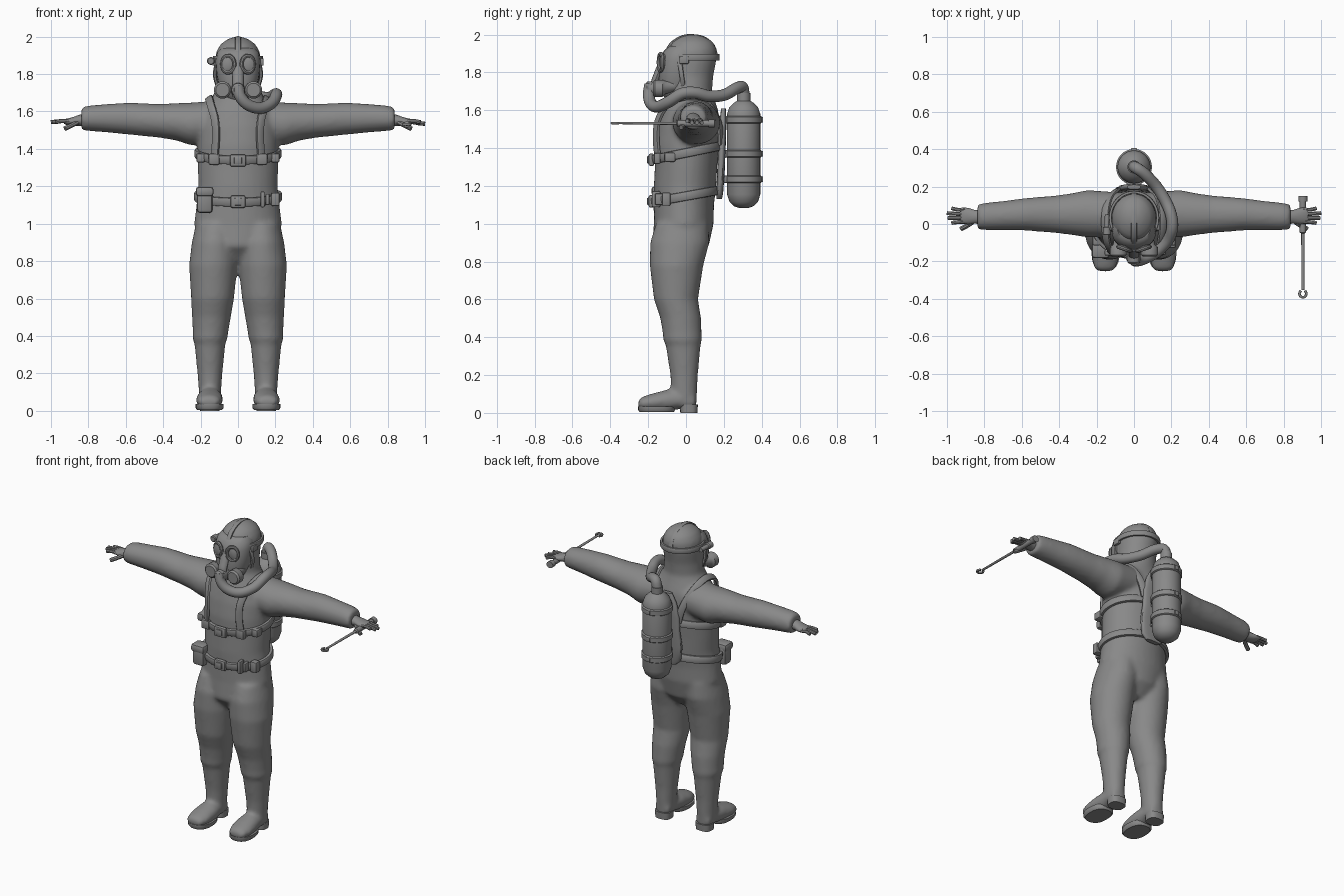
import bpy, bmesh, math
from mathutils import Vector

GREY = bpy.data.materials.new("suit grey")
GREY.diffuse_color = (0.25, 0.25, 0.25, 1)
AXES = {'x': (1, 2, 0), 'y': (0, 2, 1), 'z': (0, 1, 2)}  # ring u, ring v, along


def skin(bm, rings, closed=False):
    """Bridge equal rings of points, capping the ends unless closed."""
    vs = [[bm.verts.new(p) for p in r] for r in rings]
    n, m = len(vs[0]), len(vs)
    for i in range(m if closed else m - 1):
        a, b = vs[i], vs[(i + 1) % m]
        for j in range(n):
            k = (j + 1) % n
            bm.faces.new((a[j], a[k], b[k], b[j]))
    if not closed:
        bm.faces.new(vs[0][::-1])
        bm.faces.new(vs[-1])


def oval(n, p):
    """Unit superellipse; p=2 is round, larger is boxier."""
    out = []
    for i in range(n):
        c, s = math.cos(math.tau * i / n), math.sin(math.tau * i / n)
        out.append((math.copysign(abs(c) ** (2 / p), c), math.copysign(abs(s) ** (2 / p), s)))
    return out


def loft(bm, axis, rings, sx=1, n=24, p=2):
    """rings: (position along axis, centre u, centre v, radius u, radius v)."""
    u, v, w = AXES[axis]
    pts = []
    for t, cu, cv, ru, rv in rings:
        ring = []
        for a, b in oval(n, p):
            q = [0, 0, 0]
            q[u], q[v], q[w] = cu + ru * a, cv + rv * b, t
            q[0] *= sx
            ring.append(q)
        pts.append(ring)
    skin(bm, pts)


def finish(name, bm, angle=40):
    bmesh.ops.recalc_face_normals(bm, faces=bm.faces[:])
    me = bpy.data.meshes.new(name)
    bm.to_mesh(me)
    bm.free()
    ob = bpy.data.objects.new(name, me)
    bpy.context.collection.objects.link(ob)
    me.materials.append(GREY)
    bpy.ops.object.select_all(action='DESELECT')
    ob.select_set(True)
    bpy.context.view_layer.objects.active = ob
    bpy.ops.object.shade_smooth_by_angle(angle=math.radians(angle))
    return ob


def part(name, axis, rings, sx=1, n=24, p=2, angle=40):
    bm = bmesh.new()
    loft(bm, axis, rings, sx, n, p)
    return finish(name, bm, angle)


def smooth_path(pts, closed, k=5):
    """Catmull-Rom through the points."""
    P, m, out = [Vector(p) for p in pts], len(pts), []
    get = lambda i: P[i % m] if closed else P[max(0, min(m - 1, i))]
    for i in range(m if closed else m - 1):
        a, b, c, d = (get(i + o) for o in (-1, 0, 1, 2))
        for s in range(k):
            t = s / k
            out.append(0.5 * (2 * b + (c - a) * t + (2 * a - 5 * b + 4 * c - d) * t * t
                              + (3 * b - a - 3 * c + d) * t ** 3))
    return out if closed else out + [P[-1]]


def sweep(name, pts, w, h, centre, closed=False, n=12, p=2, k=5):
    """Sweep a section of half-width w and half-thickness h, thickness facing away from centre."""
    path, c, rings = smooth_path(pts, closed, k), Vector(centre), []
    m = len(path)
    for i, q in enumerate(path):
        a = path[(i - 1) % m] if closed else path[max(i - 1, 0)]
        b = path[(i + 1) % m] if closed else path[min(i + 1, m - 1)]
        t = (b - a).normalized()
        o = q - c
        o = (o - t * o.dot(t)).normalized()
        s = t.cross(o)
        rings.append([q + s * w * x + o * h * y for x, y in oval(n, p)])
    bm = bmesh.new()
    skin(bm, rings, closed)
    return finish(name, bm)


def box(name, c, d, bevel=0.01):
    bm = bmesh.new()
    bmesh.ops.create_cube(bm, size=1)
    for v in bm.verts:
        v.co = Vector([c[i] + v.co[i] * d[i] for i in range(3)])
    bmesh.ops.bevel(bm, geom=bm.edges[:], offset=bevel, segments=2, affect='EDGES', profile=0.5)
    return finish(name, bm)


# Suit body: torso with hood, arms, legs and boots fused into one skin
bm = bmesh.new()
loft(bm, 'z', [(.80, 0, -.03, .10, .08), (.88, 0, -.03, .2, .15), (1.0, 0, -.012, .235, .158),
               (1.1, 0, -.01, .222, .158), (1.2, 0, -.005, .212, .165), (1.3, 0, 0, .215, .165),
               (1.42, 0, .005, .215, .17), (1.52, 0, .015, .215, .165), (1.6, 0, .02, .19, .15),
               (1.66, 0, .02, .15, .13), (1.7, 0, .02, .125, .118), (1.78, 0, .022, .118, .122),
               (1.86, 0, .03, .122, .13), (1.92, 0, .033, .117, .13), (1.96, 0, .035, .093, .108),
               (1.985, 0, .035, .06, .07), (2.0, 0, .035, .02, .025)], n=32)
for s in (1, -1):
    loft(bm, 'x', [(.08, .05, 1.55, .12, .11), (.25, .055, 1.533, .127, .115), (.33, .053, 1.545, .112, .1),
                   (.42, .052, 1.55, .1, .09), (.58, .052, 1.562, .087, .086), (.7, .045, 1.564, .078, .076),
                   (.8, .04, 1.564, .073, .068), (.838, .038, 1.56, .066, .061)], s)
    loft(bm, 'z', [(.03, .15, .0, .055, .055), (.12, .15, -.01, .061, .07), (.2, .15, -.01, .067, .073),
                   (.36, .15, -.015, .083, .093), (.385, .15, -.018, .094, .103), (.42, .147, -.02, .095, .103),
                   (.5, .142, -.028, .104, .108), (.6, .136, -.053, .115, .117), (.78, .132, -.05, .13, .142),
                   (.9, .125, -.033, .122, .157), (1.0, .12, -.02, .105, .14)], s)
    loft(bm, 'y', [(-.253, .155, .045, .04, .018), (-.235, .155, .05, .06, .034), (-.18, .153, .055, .073, .047),
                   (-.1, .15, .065, .07, .058), (-.03, .15, .07, .06, .05), (.05, .15, .06, .05, .04)], s)
body = finish("suit_body", bm)
rm = body.modifiers.new("fuse", 'REMESH')
rm.mode, rm.voxel_size, rm.use_smooth_shade = 'VOXEL', 0.013, True
sm = body.modifiers.new("soften", 'SMOOTH')
sm.factor, sm.iterations = 0.5, 7

for s, side in ((1, "left"), (-1, "right")):
    # Boot soles and heels
    part(side + "_sole", 'z', [(.004, .152, -.155, .066, .09), (.015, .152, -.155, .075, .098),
                               (.035, .152, -.155, .075, .098)], s, p=2.4)
    part(side + "_heel", 'z', [(0, .15, .015, .052, .045), (.045, .15, .015, .055, .048)], s, p=2.8)
    # Cuff, hand, fingers and thumb
    part(side + "_hand", 'x', [(.81, .038, 1.556, .04, .035), (.85, .038, 1.552, .036, .03),
                               (.885, .042, 1.547, .044, .022), (.92, .045, 1.545, .044, .016),
                               (.93, .045, 1.545, .038, .01)], s, n=16)
    for i, tip in enumerate((.975, .995, 1.0, .975)):
        y = .012 + .022 * i
        grip = .022 if s > 0 and i else 0
        sweep(f"{side}_finger_{i + 1}", [(s * .905, y, 1.547), (s * .94, y - .002, 1.549 - grip * .3),
              (s * tip, y + (i - 1.5) * .004, 1.543 - grip * .4)], .0105, .011, (0, y, 1.0), n=8, k=3)
    sweep(side + "_thumb", [(s * .85, .022, 1.545), (s * .885, -.005, 1.528), (s * .925, -.026, 1.508)],
          .013, .013, (0, 0, 1.0), n=8, k=3)
    # Shoulder harness straps running over the back
    sweep(side + "_shoulder_strap", [(s * .128, -.148, 1.34), (s * .118, -.158, 1.45), (s * .122, -.147, 1.55),
          (s * .145, -.09, 1.635), (s * .155, .02, 1.672), (s * .14, .12, 1.63), (s * .1, .175, 1.53),
          (s * .07, .185, 1.42)], .022, .01, (0, .02, 1.45), p=4)
    # Goggle eyes: rim and lens
    ring = [(s * .052 + .033 * math.cos(a), -.133 + .35 * (abs(s * .052 + .033 * math.cos(a)) - .052),
             1.853 + .045 * math.sin(a)) for a in [math.tau * i / 10 for i in range(10)]]
    sweep(side + "_eye_rim", ring, .011, .011, (s * .052, -.133, 1.853), True, n=8, k=3)
    part(side + "_eye_lens", 'y', [(-.137, s * .052, 1.853, .026, .037), (-.132, s * .052, 1.853, .033, .044),
                                   (-.1, s * .052, 1.853, .033, .044)])
    # Breathing filter canisters
    part(side + "_filter", 'y', [(-.175, .083, 1.715, .022, .022), (-.175, .083, 1.715, .036, .036),
                                 (-.165, .083, 1.715, .046, .046), (-.125, .083, 1.715, .046, .046),
                                 (-.11, .078, 1.72, .034, .034), (-.06, .07, 1.73, .032, .032)], s)
    # Temple buckles
    box(side + "_temple_buckle", (s * .127, -.01, 1.865), (.02, .05, .04), .006)

# Face mask and its rim
part("face_mask", 'z', [(1.655, 0, -.05, .045, .05), (1.69, 0, -.05, .085, .085), (1.74, 0, -.048, .104, .096),
                        (1.8, 0, -.04, .115, .103), (1.87, 0, -.03, .12, .105), (1.915, 0, -.022, .112, .095),
                        (1.94, 0, -.015, .09, .07)], p=2.2)
sweep("mask_rim", [(.125 * math.cos(a), -.025 - .02 * math.sin(a), 1.8 + .135 * math.sin(a))
                   for a in [math.tau * i / 12 for i in range(12)]], .012, .008, (0, 0, 1.8), True, p=3)
sweep("mask_nose", [(0, -.125, 1.85), (0, -.15, 1.79), (0, -.165, 1.74), (0, -.15, 1.68)],
      .03, .02, (0, 0, 1.75))
part("mask_valve", 'y', [(-.215, 0, 1.715, .022, .024), (-.205, 0, 1.715, .034, .036),
                         (-.13, 0, 1.715, .038, .042)])

# Hood straps and side lamp
sweep("head_band", [(.127 * math.cos(a), .033 + .137 * math.sin(a), 1.88)
                    for a in [math.tau * i / 12 for i in range(12)]], .018, .008, (0, .03, 1.88), True, p=4)
sweep("crown_strap", [(0, -.105, 1.91), (0, -.075, 1.955), (0, -.02, 1.988), (0, .035, 1.994), (0, .095, 1.982),
                      (0, .145, 1.94), (0, .164, 1.87)], .015, .008, (0, .03, 1.85), p=4)
part("head_lamp", 'y', [(-.06, -.145, 1.87, .016, .016), (-.055, -.145, 1.87, .021, .021),
                        (-.02, -.145, 1.87, .021, .021), (-.015, -.145, 1.87, .014, .014),
                        (.05, -.142, 1.87, .014, .014)], n=16)


# Chest and waist belts rising toward the back
def belt(name, z, rise, cy, rx, ry, w):
    pts = [(rx * math.cos(a), cy + ry * math.sin(a), z + rise * math.sin(a))
           for a in [math.tau * i / 16 for i in range(16)]]
    sweep(name, pts, w, .012, (0, cy, z), True, p=3.5)


belt("chest_belt", 1.375, .035, .003, .221, .173, .024)
belt("waist_belt", 1.145, .03, -.006, .224, .168, .024)
for name, z, w in (("chest", 1.338, .085), ("waist", 1.118, .08)):
    box(name + "_buckle", (0, -.183, z), (w, .03, .066))
    box(name + "_buckle_tongue", (0, -.194, z), (w * .5, .024, .04), .006)
for s in (1, -1):
    box("chest_strap_clip", (s * .128, -.152, 1.345), (.06, .035, .06))
    box("chest_side_clip", (s * .2, -.085, 1.352), (.045, .06, .05))

# Belt pouch with flap, and tool clips
box("belt_pouch", (-.178, -.135, 1.125), (.085, .075, .135), .018)
box("belt_pouch_flap", (-.178, -.14, 1.172), (.095, .085, .05), .015)
for x, y, h in ((.132, -.158, .085), (.158, -.142, .06), (.2, -.105, .07)):
    box("belt_clip", (x, y, 1.13), (.022 if x < .18 else .045, .045, h), .007)

# Air tank, bands, mounting plate and brackets
part("air_tank", 'z', [(1.082, 0, .305, .02, .02), (1.092, 0, .305, .05, .05), (1.115, 0, .305, .075, .075),
                       (1.155, 0, .305, .088, .088), (1.58, 0, .305, .088, .088), (1.615, 0, .305, .076, .076),
                       (1.64, 0, .305, .05, .05), (1.65, 0, .305, .035, .035), (1.69, 0, .305, .035, .035)], n=32)
for i, z in enumerate((1.55, 1.37, 1.235)):
    part(f"tank_band_{i + 1}", 'z', [(z - .02, 0, .305, .09, .09), (z - .015, 0, .305, .096, .096),
                                     (z + .015, 0, .305, .096, .096), (z + .02, 0, .305, .09, .09)], n=32)
    box(f"tank_bracket_{i + 1}", (0, .205, z), (.08, .06, .04), .006)
    box(f"band_latch_{i + 1}", (0, .4, z), (.03, .014, .03), .004)
part("back_plate", 'z', [(1.13, 0, .175, .05, .015), (1.16, 0, .178, .085, .018), (1.26, 0, .184, .1, .02),
                         (1.36, 0, .188, .085, .02), (1.46, 0, .192, .085, .02), (1.55, 0, .196, .065, .018),
                         (1.61, 0, .198, .035, .012)], p=3)

# Breathing hose from mask valve over the shoulder to the tank
sweep("air_hose", [(0, -.19, 1.735), (.012, -.197, 1.68), (.055, -.185, 1.635), (.12, -.15, 1.618),
                   (.18, -.09, 1.645), (.205, -.02, 1.688), (.198, .05, 1.692), (.17, .12, 1.675),
                   (.12, .2, 1.68), (.06, .265, 1.715), (.015, .298, 1.722), (0, .305, 1.68)],
      .031, .031, (0, .05, 1.3), n=16)

# Wrench held in the left hand
part("wrench_handle", 'y', [(-.05, .903, 1.53, .01, .01), (-.045, .903, 1.53, .017, .017),
                            (.12, .903, 1.53, .017, .017), (.12, .903, 1.53, .024, .022),
                            (.15, .903, 1.53, .024, .022)], n=12)
part("wrench_shaft", 'y', [(-.352, .903, 1.532, .008, .006), (-.05, .903, 1.53, .009, .008)], n=12)
sweep("wrench_jaw", [(.903 + .019 * math.cos(a), -.372 + .02 * math.sin(a), 1.532)
                     for a in [math.radians(-235 + 58 * i) for i in range(6)]],
      .007, .007, (.903, -.372, 1.532), n=8, p=3, k=3)
